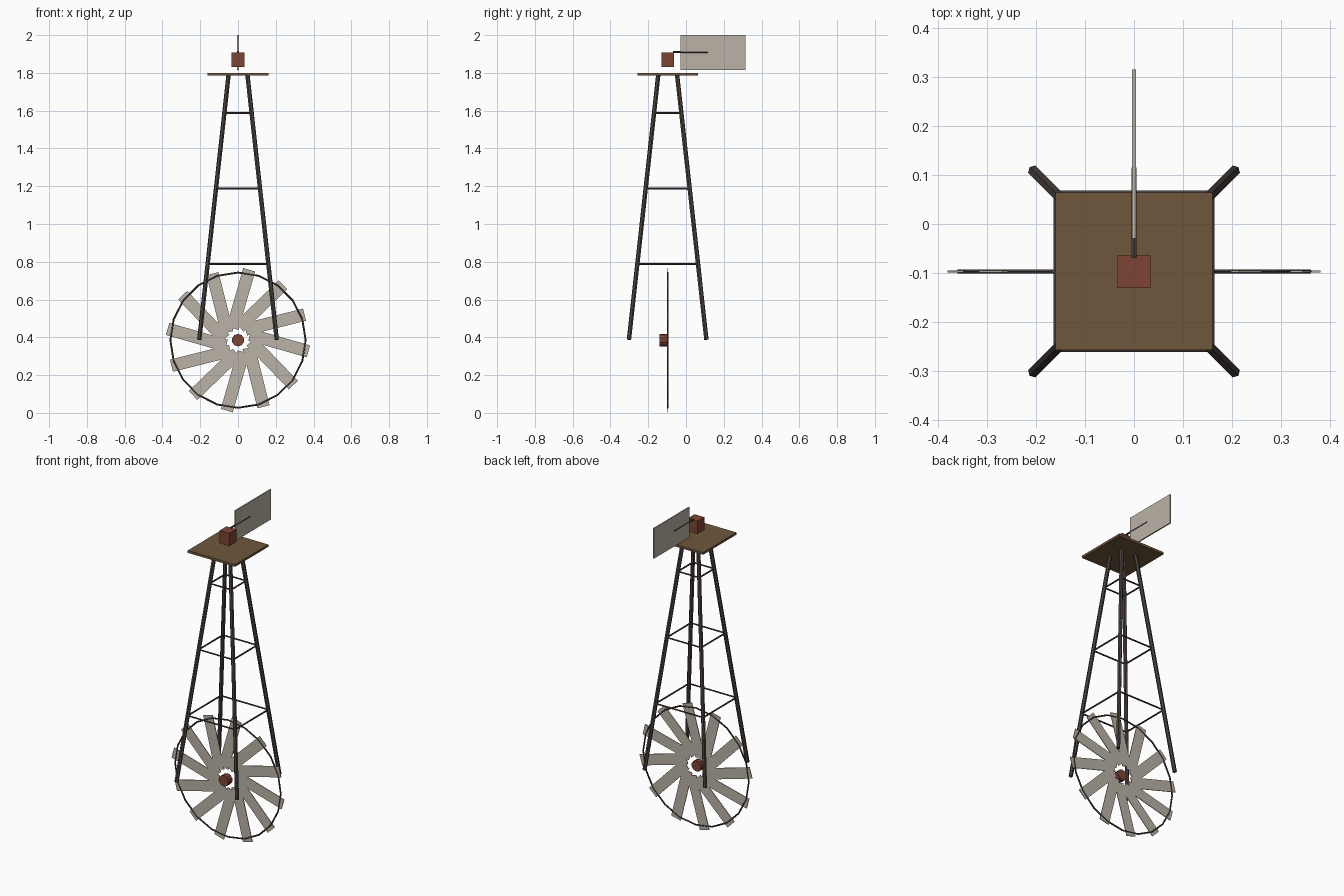
import bpy
from math import radians, sin, cos, pi
from mathutils import Vector

if "Cube" in bpy.data.objects:
    bpy.data.objects.remove(bpy.data.objects["Cube"])

CY = -0.097      # tower axis in y
WZ = 0.385       # wheel axis height


def material(name, r, g, b):
    m = bpy.data.materials.new(name)
    m.diffuse_color = (r, g, b, 1)
    m.use_nodes = True
    m.node_tree.nodes["Principled BSDF"].inputs["Base Color"].default_value = m.diffuse_color
    return m


STEEL = material("dark_steel", 0.07, 0.053, 0.048)
WOOD = material("wood", 0.16, 0.095, 0.045)
RUST = material("red_paint", 0.20, 0.06, 0.034)
TIN = material("tin", 0.49, 0.45, 0.38)


def finish(name, mat):
    o = bpy.context.object
    o.name = name
    o.data.materials.append(mat)
    return o


def box(name, loc, size, mat, tilt=0):
    bpy.ops.mesh.primitive_cube_add(size=1, location=loc, rotation=(0, tilt, 0))
    o = finish(name, mat)
    o.scale = size
    return o


def bar(name, a, b, radius, mat, sides=6):
    a, b = Vector(a), Vector(b)
    d = b - a
    bpy.ops.mesh.primitive_cylinder_add(
        vertices=sides, radius=radius, depth=d.length, location=(a + b) / 2,
        rotation=d.to_track_quat('Z', 'Y').to_euler())
    return finish(name, mat)


def spread(z):
    # half width of the tower at height z
    return 0.205 - (z - 0.388) * (0.205 - 0.05) / 1.4


CORNERS = [(1, 1), (-1, 1), (-1, -1), (1, -1)]


def corner(i, z):
    sx, sy = CORNERS[i % 4]
    return (sx * spread(z), CY + sy * spread(z), z)


# Tower legs and rings of braces
for i in range(4):
    bar(f"tower_leg_{i}", corner(i, 0.388), corner(i, 1.788), 0.012, STEEL)
    for z in (0.788, 1.188, 1.588):
        bar(f"brace_{i}", corner(i, z), corner(i + 1, z), 0.005, STEEL)

# Platform, gearbox and tail
box("platform", (0, CY, 1.793), (0.322, 0.322, 0.014), WOOD)
box("gearbox", (0, CY, 1.869), (0.067, 0.067, 0.078), RUST)
bar("tail_rod", (0, -0.07, 1.91), (0, 0.116, 1.91), 0.006, STEEL)
box("tail_vane", (0, 0.143, 1.908), (0.008, 0.346, 0.184), TIN)

# Wheel rim and hub
bpy.ops.mesh.primitive_torus_add(
    location=(0, CY, WZ), rotation=(pi / 2, 0, 0), major_segments=20,
    minor_segments=6, major_radius=0.358, minor_radius=0.005)
finish("wheel_rim", STEEL)
bar("wheel_hub", (0, -0.139, WZ), (0, -0.1, WZ), 0.033, RUST, 10)

# Twelve blades, each set at a slant to its radius
for k in range(12):
    a = radians(30 * k)
    u, v = 0.015, 0.218
    x, z = u * cos(a) + v * sin(a), v * cos(a) - u * sin(a)
    box(f"blade_{k}", (x, CY, WZ + z), (0.066, 0.004, 0.322), TIN, a + radians(16))
